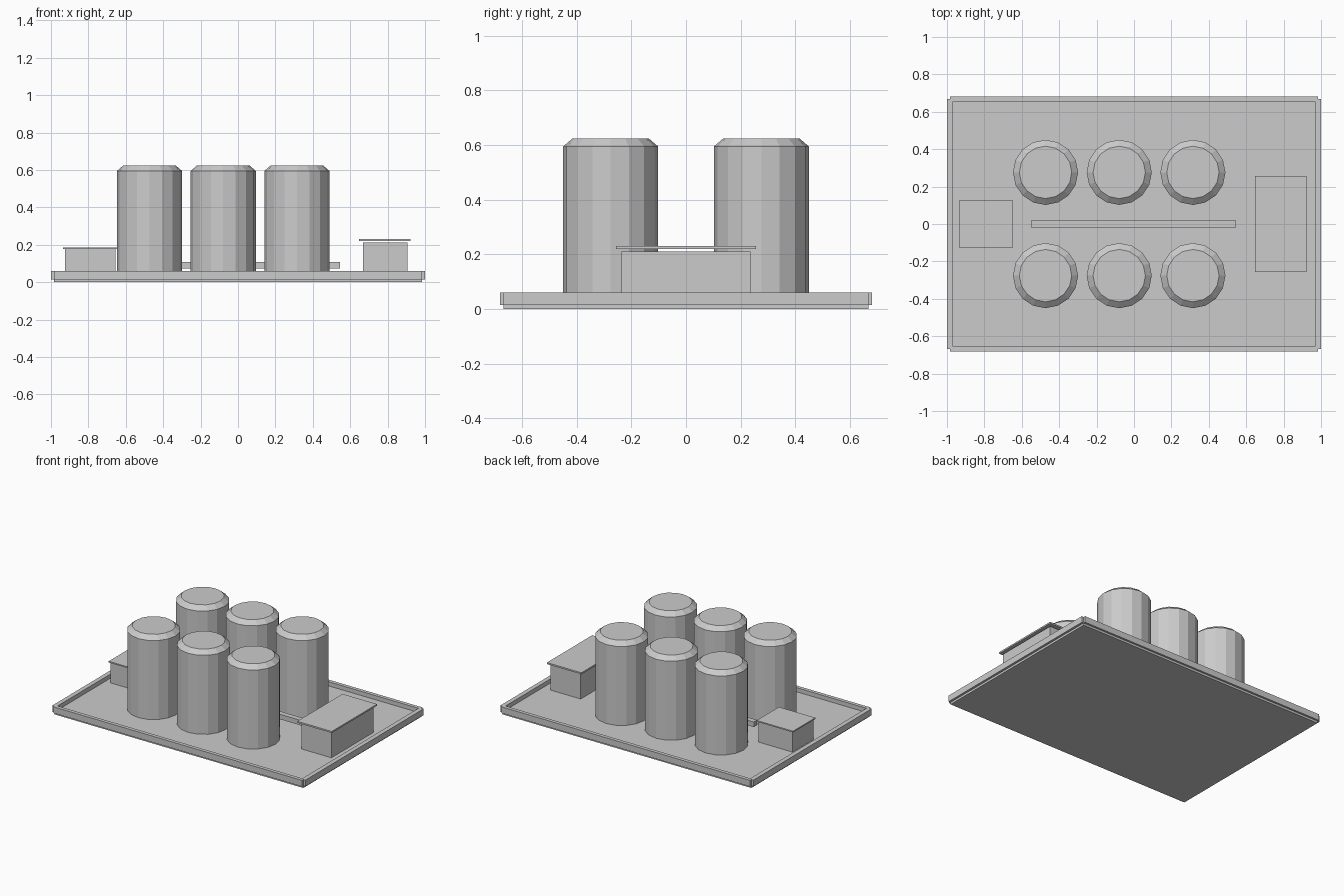
import bpy, bmesh, math

if "Cube" in bpy.data.objects:
    bpy.data.objects.remove(bpy.data.objects["Cube"])

# One plain grey for the whole model
grey = bpy.data.materials.new("plain_grey")
grey.diffuse_color = (0.6, 0.6, 0.6, 1.0)
grey.use_nodes = True
grey.node_tree.nodes["Principled BSDF"].inputs["Base Color"].default_value = grey.diffuse_color


def finish(name, bm):
    bmesh.ops.recalc_face_normals(bm, faces=bm.faces)
    me = bpy.data.meshes.new(name)
    bm.to_mesh(me)
    bm.free()
    me.materials.append(grey)
    ob = bpy.data.objects.new(name, me)
    bpy.context.collection.objects.link(ob)
    return ob


def box(name, x, y, z):
    """Box from (min, max) pairs."""
    bm = bmesh.new()
    bmesh.ops.create_cube(bm, size=1.0)
    for v in bm.verts:
        v.co = [r[0] if c < 0 else r[1] for c, r in zip(v.co, (x, y, z))]
    return finish(name, bm)


def lathe(name, cx, cy, profile, sides=16):
    """Closed, faceted solid of revolution from (radius, z) points."""
    bm = bmesh.new()
    rings = []
    for r, z in profile:
        rings.append([bm.verts.new((cx + r * math.cos(2 * math.pi * i / sides),
                                    cy + r * math.sin(2 * math.pi * i / sides), z))
                      for i in range(sides)])
    for a, b in zip(rings, rings[1:]):
        for i in range(sides):
            j = (i + 1) % sides
            bm.faces.new((a[i], a[j], b[j], b[i]))
    bm.faces.new(rings[0][::-1])
    bm.faces.new(rings[-1])
    return finish(name, bm)


# Tray floor and its raised rim
box("tray_floor", (-0.984, 0.984), (-0.668, 0.668), (0.0, 0.03))
for s, side in ((-1, "left"), (1, "right")):
    box("rim_" + side, sorted((s * 0.968, s * 1.0)), (-0.668, 0.668), (0.015, 0.06))
for s, side in ((-1, "front"), (1, "back")):
    box("rim_" + side, (-0.984, 0.984), sorted((s * 0.656, s * 0.682)), (0.015, 0.06))

# Two rows of three tanks with bevelled tops
for row, y in (("front", -0.276), ("back", 0.276)):
    for i in range(3):
        lathe(f"tank_{row}_{i + 1}", -0.473 + 0.394 * i, y,
              [(0.174, 0.025), (0.174, 0.595), (0.14, 0.624)])

# Pipe bar between the rows
box("centre_bar", (-0.55, 0.546), (-0.018, 0.02), (0.072, 0.108))

# Large cabinet on the right with its lid
box("large_cabinet", (0.667, 0.905), (-0.237, 0.237), (0.001, 0.211))
box("large_cabinet_lid", (0.648, 0.921), (-0.256, 0.256), (0.219, 0.23))

# Small cabinet on the left with its lid
box("small_cabinet", (-0.925, -0.655), (-0.117, 0.117), (0.001, 0.177))
box("small_cabinet_lid", (-0.935, -0.647), (-0.126, 0.126), (0.177, 0.186))
